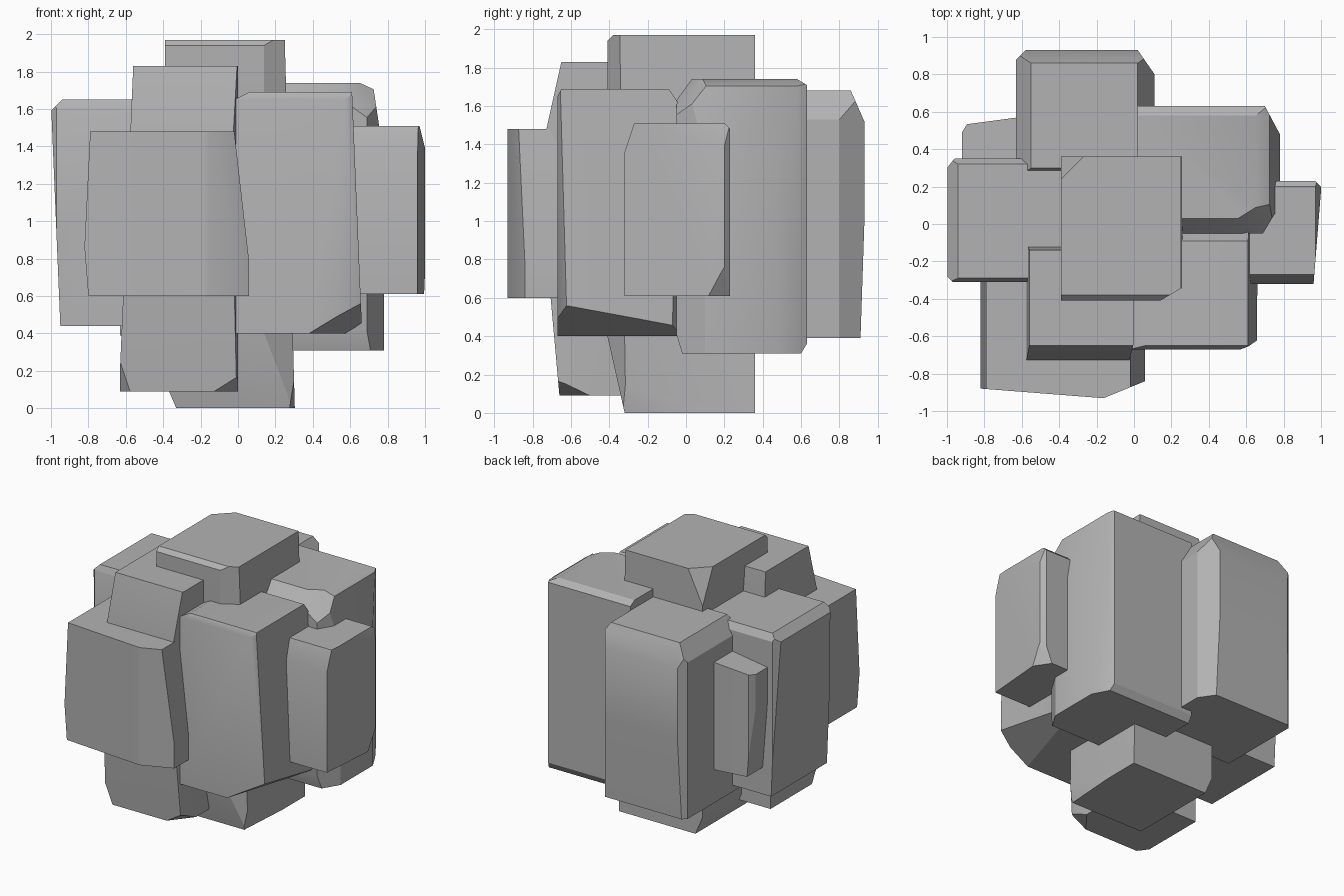
import bpy, bmesh
from math import radians
from mathutils import Vector

if "Cube" in bpy.data.objects:
    bpy.data.objects.remove(bpy.data.objects["Cube"])

# dark grey stone
stone = bpy.data.materials.new("stone")
stone.diffuse_color = (.45, .45, .45, 1)
stone.use_nodes = True
stone.node_tree.nodes["Principled BSDF"].inputs["Base Color"].default_value = stone.diffuse_color


def block(name, x, y, z, cuts):
    """Box with given ranges; each cut (a, b, c) slices the corner or edge picked
    by the signs, starting |a|, |b|, |c| in from it (0 = parallel to that axis)."""
    bm = bmesh.new()
    bmesh.ops.create_cube(bm, size=1)
    for v in bm.verts:
        v.co = Vector([r[1] if c > 0 else r[0] for r, c in zip((x, y, z), v.co)])
    for cut in cuts:
        corner = Vector([r[1] if c > 0 else r[0] for r, c in zip((x, y, z), cut)])
        normal = Vector([1 / c if c else 0 for c in cut])
        axis = next(i for i in range(3) if cut[i])
        corner[axis] -= cut[axis]
        bmesh.ops.bisect_plane(bm, geom=bm.verts[:] + bm.edges[:] + bm.faces[:], dist=1e-5,
                               plane_co=corner, plane_no=normal.normalized(), clear_outer=True)
        rim = [e for e in bm.edges if e.is_boundary]
        if rim:
            bmesh.ops.holes_fill(bm, edges=rim, sides=0)
    bmesh.ops.recalc_face_normals(bm, faces=bm.faces[:])
    mesh = bpy.data.meshes.new(name)
    bm.to_mesh(mesh)
    bm.free()
    mesh.materials.append(stone)
    obj = bpy.data.objects.new(name, mesh)
    bpy.context.collection.objects.link(obj)
    bpy.ops.object.select_all(action='DESELECT')
    bpy.context.view_layer.objects.active = obj
    obj.select_set(True)
    bpy.ops.object.shade_smooth_by_angle(angle=radians(30))


# tall core stone, reaching the very top and the ground
block("core_stone", (-.39, .31), (-.41, .36), (0, 1.97), [
    (.06, 0, 2.2), (-.06, 0, -.14), (0, -.09, -.4), (.04, -.6, -.25),
    (.17, -.1, 0), (0, -.03, .03), (.04, 0, .06), (-.12, .12, .25)])

# front stones
block("front_tall_stone", (-.63, 0), (-.75, -.1), (.09, 1.83), [
    (-.07, 0, 1.6), (0, -.1, .45), (0, -.09, -1.0), (0, .04, .4),
    (-.12, -.16, -.3), (.2, -.25, -.12), (.03, -.12, 0)])
block("front_slab", (-.82, .06), (-.93, -.28), (.6, 1.48), [
    (-.64, -.05, 0), (.22, -.09, 0), (.08, 0, .7), (-.03, 0, .6), (-.02, 0, -.25)])
block("front_right_stone", (-.02, .66), (-.67, -.01), (.4, 1.69), [
    (.05, 0, 1.2), (.13, -.05, -4), (.28, -.9, -.17), (0, .08, .12),
    (.1, .06, 0), (.04, 0, .04), (-.08, 0, .04), (0, -.02, .04)])

# side stones
block("right_side_stone", (.3, 1.0), (-.32, .23), (.61, 1.51), [
    (.04, -.5, 0), (0, -.05, .15), (.03, 0, .12), (.08, .12, -.2), (0, .03, .03), (.03, .03, 0)])
block("left_side_stone", (-1.0, -.3), (-.31, .35), (.44, 1.65), [
    (-.05, 0, -1.2), (-.06, 0, .06), (-.04, .05, 0), (0, -.02, .05), (-.03, -.03, 0), (0, .03, .05)])
block("left_rear_sliver", (-.92, -.4), (.1, .57), (.64, 1.46), [
    (-.3, .04, 0), (-.05, .08, 0), (-.4, 0, .06), (-.04, 0, -.5)])

# back stones
block("back_right_stone", (.02, .78), (-.05, .63), (.31, 1.74), [
    (.08, .15, 0), (.13, 0, .06), (.06, 0, .4), (0, -.08, .11), (.35, -.22, .25),
    (0, -.03, -.1), (0, .03, -.05), (.09, -.15, 0), (0, .05, .03)])
block("back_stone", (-.63, .11), (.25, .93), (.39, 1.68), [
    (0, .07, .16), (-.08, 0, .12), (.09, 0, .15), (-.05, .05, 0), (.09, .13, 0),
    (0, .02, -.6), (0, -.05, .1)])
